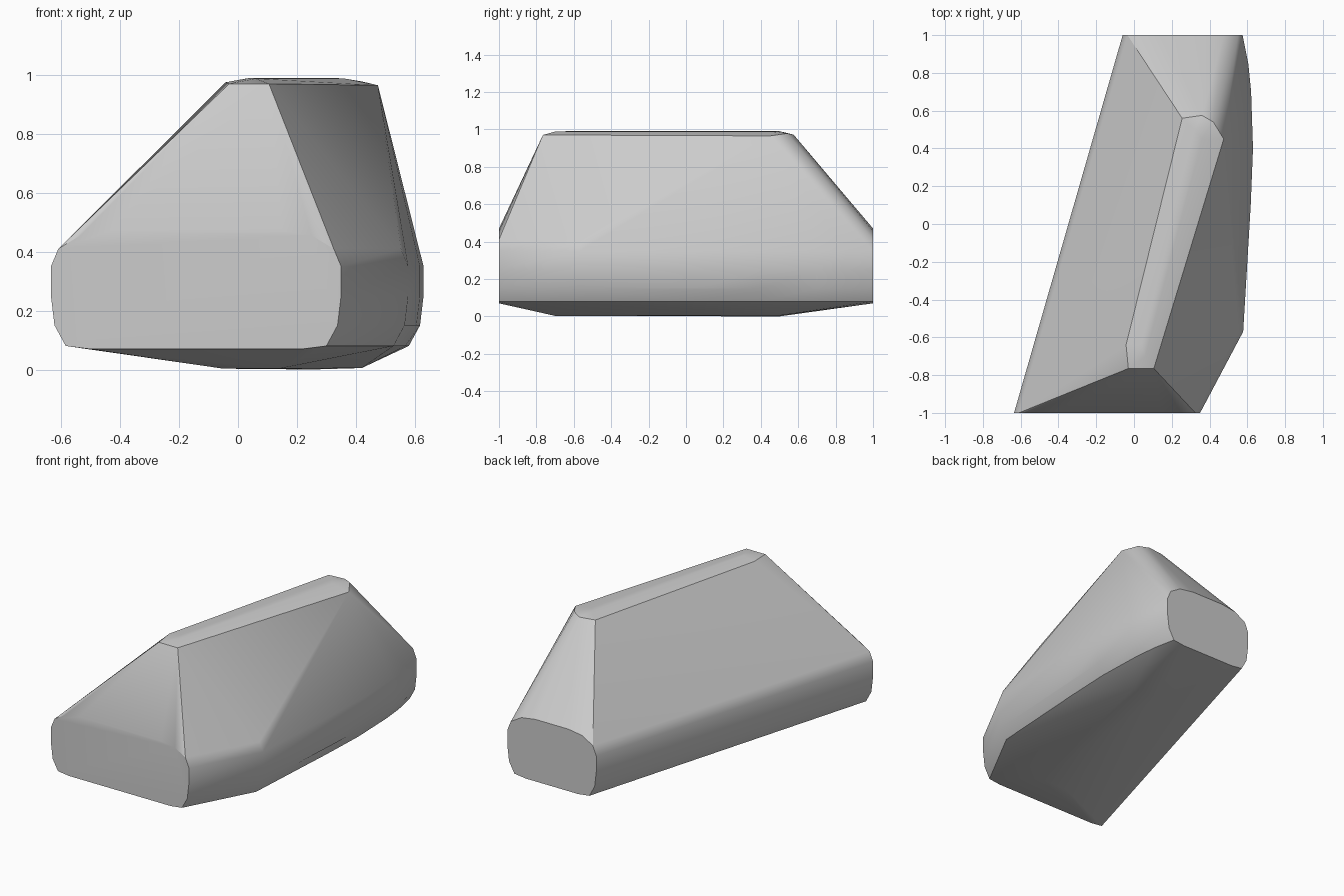
import bpy, bmesh, math

cube = bpy.data.objects.get("Cube")
if cube:
    bpy.data.objects.remove(cube, do_unlink=True)

stone = bpy.data.materials.new("plain grey")
stone.use_nodes = True
colour = (0.6, 0.6, 0.6, 1)
stone.diffuse_color = colour
stone.node_tree.nodes["Principled BSDF"].inputs["Base Color"].default_value = colour

# Rounded side profile: inset from the side, height
PROFILE = [(.2, .47), (.1, .455), (.025, .41), (0, .35), (0, .25),
           (.012, .15), (.05, .08), (.13, .07)]


def flank(x, y, side):
    """Rounded column of points on the left (1) or right (-1) hand side."""
    return [(x - side * inset, y, z) for inset, z in PROFILE]


points = []
# Flat rounded ends
for y, low, high in [(-1, -.635, .35), (1, -.06, .575)]:
    points += flank(low, y, -1) + flank(high, y, 1)

# Bulging flank
for x, y in [(.578, -.57), (.618, .1), (.63, .4), (.62, .7), (.605, .85)]:
    points += flank(x, y, 1)[2:-1]

# Crest rim and its slightly raised middle
points += [(-.03, -.765, .97), (.105, -.765, .97), (-.042, -.64, .975),
           (.475, .45, .965), (.42, .54, .978), (.255, .56, .975), (.36, .575, .972)]
points += [(.04, -.64, .99), (.06, -.7, .988), (.32, .5, .99), (.36, .45, .988)]

# Shallow keel
points += [(-.05, -.7, .003), (.14, -.7, .003), (.25, .5, 0), (.42, .5, .005)]

# Skin the boulder
bm = bmesh.new()
for p in points:
    bm.verts.new(p)
hull = bmesh.ops.convex_hull(bm, input=bm.verts)
spare = {g for g in hull["geom_interior"] + hull["geom_unused"]
         if isinstance(g, bmesh.types.BMVert)}
bmesh.ops.delete(bm, geom=list(spare), context='VERTS')
bmesh.ops.dissolve_limit(bm, angle_limit=math.radians(1), verts=bm.verts, edges=bm.edges)
bmesh.ops.recalc_face_normals(bm, faces=bm.faces)
mesh = bpy.data.meshes.new("boulder")
bm.to_mesh(mesh)
bm.free()
mesh.materials.append(stone)
boulder = bpy.data.objects.new("boulder", mesh)
bpy.context.collection.objects.link(boulder)

# Soft shading with crisp ridges, led by the large faces
bpy.context.view_layer.objects.active = boulder
boulder.select_set(True)
bpy.ops.object.shade_smooth_by_angle(angle=math.radians(30))
weighted = boulder.modifiers.new("weighted normals", 'WEIGHTED_NORMAL')
weighted.keep_sharp = True
